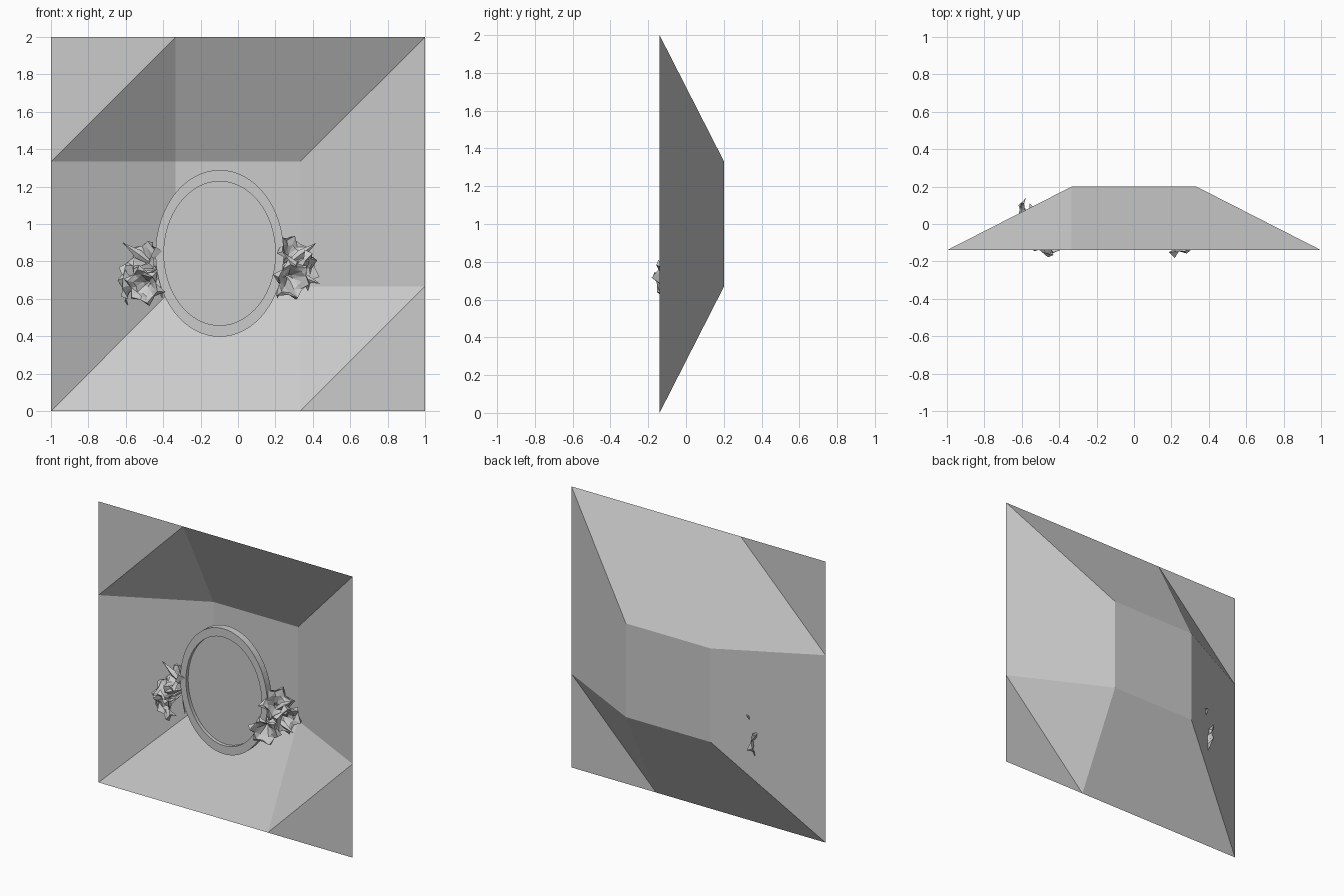
import bpy, bmesh, math, random
from mathutils import Vector

if "Cube" in bpy.data.objects:
    bpy.data.objects.remove(bpy.data.objects["Cube"])

random.seed(4)


def make_object(name, bm):
    me = bpy.data.meshes.new(name)
    bm.to_mesh(me)
    bm.free()
    ob = bpy.data.objects.new(name, me)
    bpy.context.collection.objects.link(ob)
    return ob


# Wall niche: 4 x 4 point sheet, the inner four points pushed back
bm = bmesh.new()
grid = [[bm.verts.new((-1 + i * 2 / 3, 0.2 if i in (1, 2) and j in (1, 2) else -0.14, j * 2 / 3))
         for j in range(4)] for i in range(4)]
for i in range(3):
    for j in range(3):
        a, b, c, d = grid[i][j], grid[i + 1][j], grid[i + 1][j + 1], grid[i][j + 1]
        bm.faces.new((a, b, c))
        bm.faces.new((a, c, d))
make_object("niche_wall", bm)

# Oval mirror frame and glass
CX, CZ, SEG = -0.098, 0.843, 64


def oval(bm, rx, rz, y):
    return [bm.verts.new((CX + rx * math.cos(t), y, CZ + rz * math.sin(t)))
            for t in (2 * math.pi * k / SEG for k in range(SEG))]


def bridge(bm, r0, r1):
    n = len(r0)
    for k in range(n):
        bm.faces.new((r0[k], r0[(k + 1) % n], r1[(k + 1) % n], r1[k]))


bm = bmesh.new()
loops = [oval(bm, *p) for p in ((0.343, 0.446, -0.02), (0.343, 0.446, 0.03),
                                (0.298, 0.385, 0.03), (0.298, 0.385, -0.02))]
for k in range(4):
    bridge(bm, loops[k], loops[(k + 1) % 4])
bmesh.ops.recalc_face_normals(bm, faces=bm.faces)
frame = make_object("mirror_frame", bm)

bm = bmesh.new()
bm.faces.new(oval(bm, 0.298, 0.385, 0.005))
make_object("mirror_glass", bm)


# Trumpet flower: faceted cup with pointed, curled petals
def flower(name, centre, direction, root, petals=6):
    axis = Vector(direction).normalized()
    centre = Vector(centre)
    u = axis.orthogonal().normalized()
    v = axis.cross(u)
    n = petals * 2
    bm = bmesh.new()
    rows = []
    # rows: petal radius, notch radius, petal height, notch height
    for rp, rn, hp, hn in ((0.007, 0.007, -0.10, -0.10), (0.02, 0.016, -0.055, -0.055),
                           (0.06, 0.05, -0.01, -0.02), (0.093, 0.073, 0.015, -0.005),
                           (0.118, 0.079, -0.012, -0.004)):
        row = []
        for k in range(n):
            tip = k % 2 == 0
            r, h = (rp, hp) if tip else (rn, hn)
            if r > 0.05:
                r *= random.uniform(0.92, 1.06)
                h += random.uniform(-0.012, 0.012)
            t = 2 * math.pi * k / n
            row.append(bm.verts.new(centre + axis * h + (u * math.cos(t) + v * math.sin(t)) * r))
        rows.append(row)
    for r0, r1 in zip(rows, rows[1:]):
        bridge(bm, r0, r1)
    # stem running back to the mirror frame
    base = Vector(root)
    foot = [bm.verts.new(base + (p.co - centre + axis * 0.10) * 0.7) for p in rows[0]]
    bridge(bm, foot, rows[0])
    bmesh.ops.triangulate(bm, faces=bm.faces)
    make_object(name, bm)


# Two sprays of three flowers, mirrored about the oval
spray = (((0.295, -0.12, 0.70), (0.35, -0.88, -0.25)),
         ((0.375, 0.02, 0.75), (0.85, -0.45, -0.1)),
         ((0.30, 0.01, 0.855), (0.5, -0.55, 0.55)))
for side, s in (("right", 1), ("left", -1)):
    for k, ((x, y, z), (dx, dy, dz)) in enumerate(spray):
        if s < 0:
            x, z = x + 0.015, z - 0.03
            if k == 1:
                x, y, z, dy = x + 0.02, 0.03, 0.68, 0.1
        flower(f"{side}_flower_{k + 1}", (CX + s * (x - CX), y, z), (s * dx, dy, dz),
               (CX + s * 0.315, 0.01, 0.76))
    # Pointed leaves behind the flowers
    bm = bmesh.new()
    for tx, ty, tz in ((0.21, -0.02, 0.60), (0.42, 0.03, 0.90), (0.44, 0.0, 0.68)):
        root, tip = Vector((0.23, 0.02, 0.76)), Vector((tx, ty, tz))
        mid = root.lerp(tip, 0.55) + Vector((0, -0.015, 0))
        w = (tip - root).cross(Vector((0, 1, 0))).normalized() * 0.025
        pts = [bm.verts.new((CX + s * (p.x - CX), p.y, p.z))
               for p in (root, mid + w + Vector((0, 0.02, 0)), tip, mid - w + Vector((0, 0.02, 0)), mid)]
        for a, b in ((0, 1), (1, 2), (2, 3), (3, 0)):
            bm.faces.new((pts[a], pts[b], pts[4]))
    make_object(f"{side}_leaves", bm)
